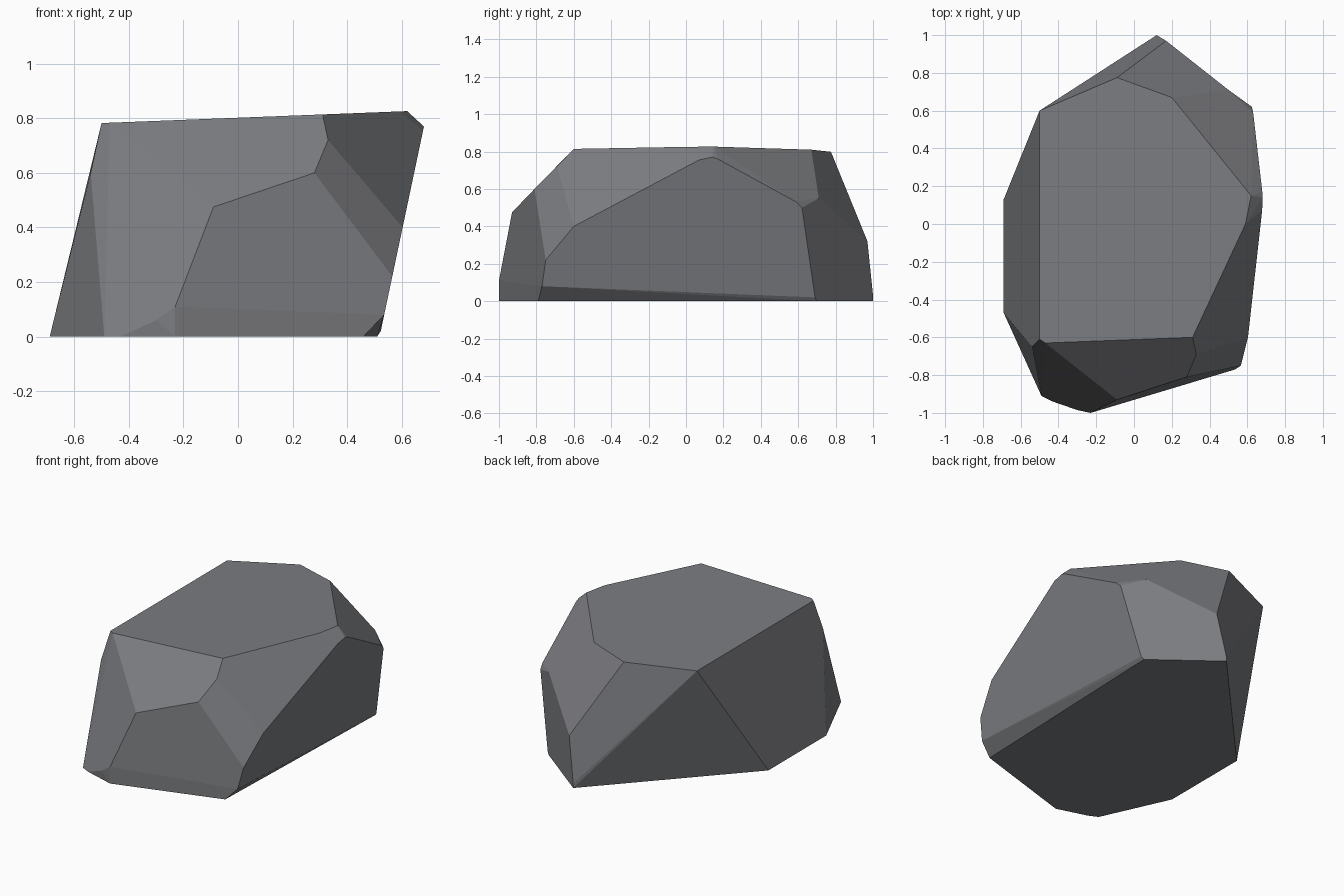
import bpy, bmesh, math

if "Cube" in bpy.data.objects:
    bpy.data.objects.remove(bpy.data.objects["Cube"])

# Boulder: convex hull of its corner points, grouped by level
ground = [(-0.69, 0.13), (-0.69, -0.47), (-0.49, -0.91), (-0.43, -0.94),
          (-0.23, -1.0), (0.46, -0.79), (0.51, 0.70), (0.12, 1.0)]
top = [(-0.5, 0.6), (-0.09, 0.775), (0.2, 0.67), (0.62, 0.15),
       (0.59, 0.0), (0.31, -0.6), (-0.47, -0.63), (-0.5, -0.61)]
side = [(-0.54, -0.65, 0.6), (-0.23, -1.0, 0.11), (-0.30, -0.985, 0.06),
        (-0.09, -0.93, 0.475), (0.28, -0.81, 0.6), (0.31, -0.795, 0.58),
        (0.33, -0.69, 0.72), (0.12, 1.0, 0.03), (0.17, 0.97, 0.32),
        (0.5, 0.71, 0.55)]
# Right side lies on one leaning plane, given as (y, z)
right = [(-0.77, 0.08), (-0.75, 0.22), (-0.6, 0.4), (0.07, 0.755), (0.14, 0.77),
         (0.17, 0.76), (0.59, 0.53), (0.62, 0.5), (0.69, 0.02)]

points = [(x, y, 0) for x, y in ground]
points += [(x, y, 0.802 + 0.039 * x) for x, y in top]
points += side
points += [(0.519 + 0.211 * z, y, z) for y, z in right]

bm = bmesh.new()
for p in points:
    bm.verts.new(p)
res = bmesh.ops.convex_hull(bm, input=bm.verts[:])
loose = [v for v in bm.verts if not v.link_faces]
bmesh.ops.delete(bm, geom=loose, context='VERTS')
# Merge the hull triangles into broad flat facets
bmesh.ops.dissolve_limit(bm, angle_limit=math.radians(4),
                         verts=bm.verts[:], edges=bm.edges[:])
bmesh.ops.recalc_face_normals(bm, faces=bm.faces[:])

mesh = bpy.data.meshes.new("boulder")
bm.to_mesh(mesh)
bm.free()
boulder = bpy.data.objects.new("boulder", mesh)
bpy.context.collection.objects.link(boulder)

# Single stone colour
stone = bpy.data.materials.new("grey stone")
stone.diffuse_color = (0.2, 0.204, 0.218, 1)
stone.use_nodes = True
stone.node_tree.nodes["Principled BSDF"].inputs["Base Color"].default_value = stone.diffuse_color
mesh.materials.append(stone)
